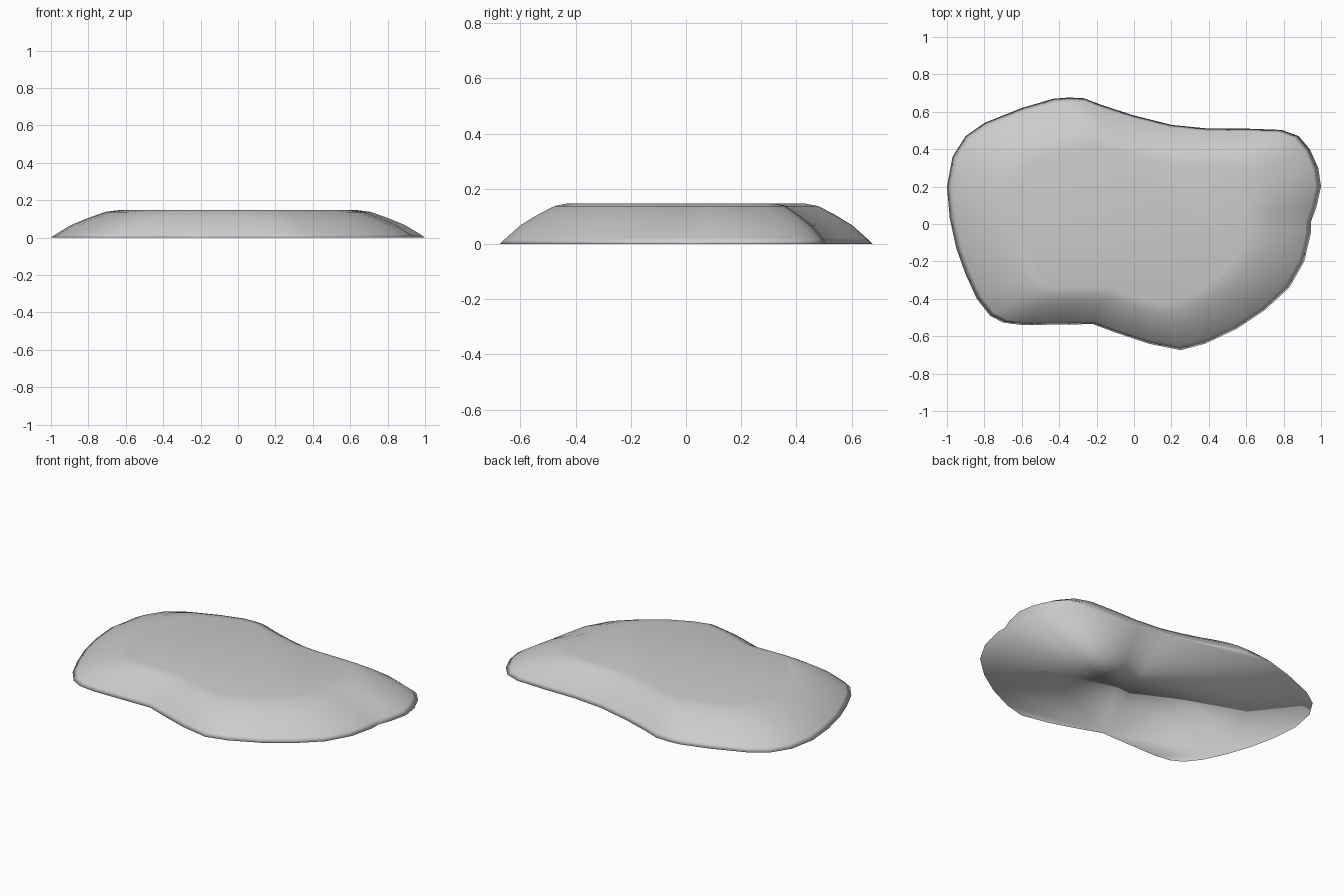
import bpy, bmesh

if "Cube" in bpy.data.objects:
    bpy.data.objects.remove(bpy.data.objects["Cube"])

# Irregular outline of the stone, counter-clockwise from the right
outline = [
    (1.0, .2), (.985, .3), (.94, .4), (.88, .47), (.79, .503), (.6, .51), (.4, .51),
    (.2, .53), (0, .58), (-.17, .635), (-.27, .673), (-.35, .676), (-.43, .67),
    (-.6, .62), (-.8, .54), (-.9, .47), (-.97, .36), (-1, .2), (-.985, .03),
    (-.95, -.13), (-.9, -.27), (-.84, -.4), (-.77, -.49), (-.7, -.527), (-.6, -.54),
    (-.4, -.538), (-.22, -.535), (-.1, -.58), (.08, -.64), (.25, -.674), (.38, -.64),
    (.55, -.56), (.7, -.46), (.83, -.34), (.91, -.2), (.945, -.05), (.945, .01), (.975, .09),
]
# Rounded edge: (outline scale, height) of each ring
rings = [(1, 0), (.97, .02), (.89, .068), (.80, .105), (.71, .137), (.635, .147)]

bm = bmesh.new()
loops = [[bm.verts.new((x * s, y * s, z)) for x, y in outline] for s, z in rings]
n = len(outline)
for lo, hi in zip(loops, loops[1:]):
    for i in range(n):
        j = (i + 1) % n
        bm.faces.new((lo[i], lo[j], hi[j], hi[i]))

# Flat top and flat underside
bm.faces.new(loops[-1])
bm.faces.new(loops[0][::-1])
for f in bm.faces:
    f.smooth = True

mesh = bpy.data.meshes.new("stepping_stone")
bm.to_mesh(mesh)
bm.free()
bpy.context.collection.objects.link(bpy.data.objects.new("stepping_stone", mesh))
